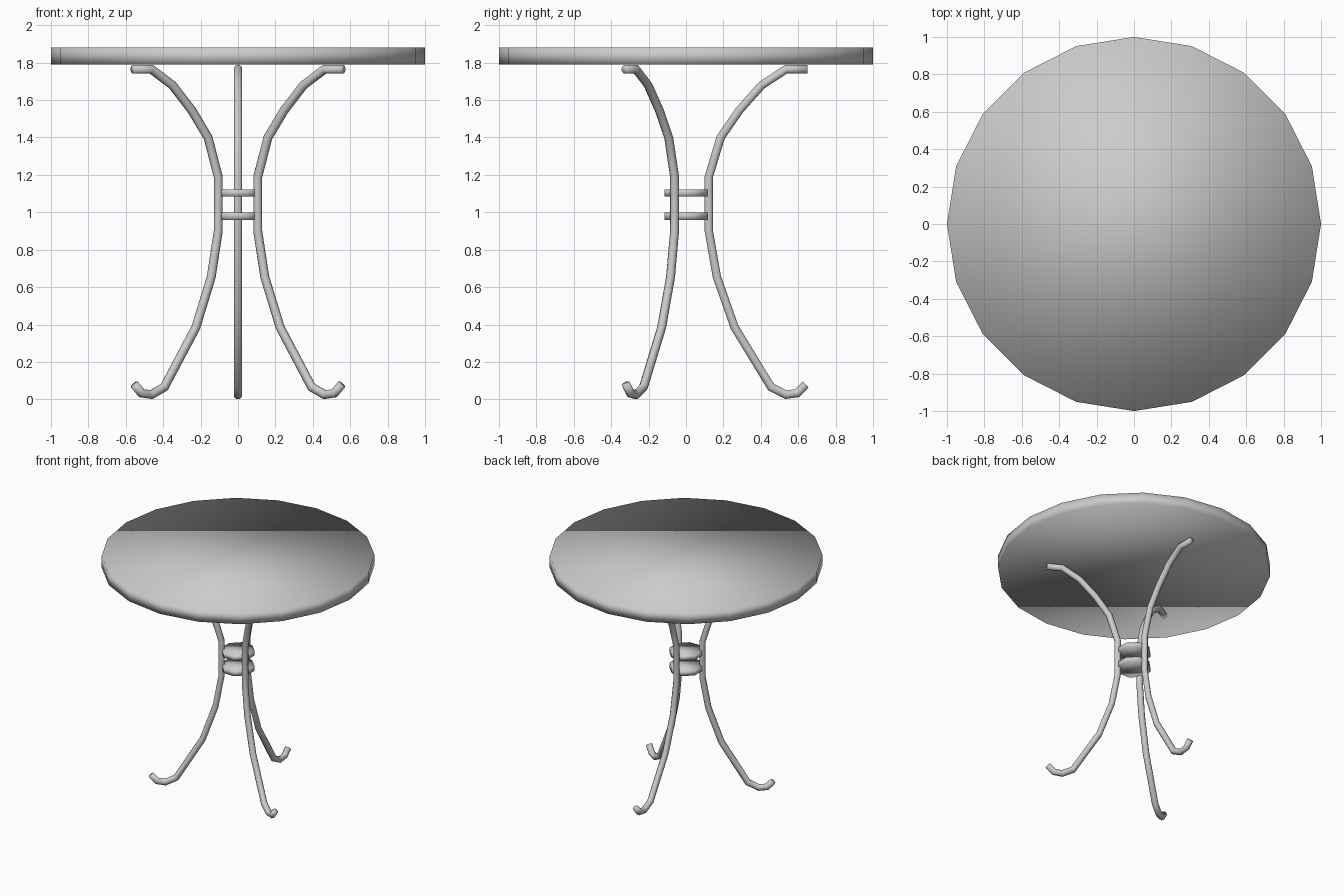
import bpy, bmesh, math
from mathutils import Vector, Matrix

if "Cube" in bpy.data.objects:
    bpy.data.objects.remove(bpy.data.objects["Cube"])

metal = bpy.data.materials.new("grey_metal")
metal.diffuse_color = (0.6, 0.6, 0.6, 1)
metal.use_nodes = True
metal.node_tree.nodes["Principled BSDF"].inputs["Base Color"].default_value = metal.diffuse_color


def add_object(name, bm):
    bmesh.ops.recalc_face_normals(bm, faces=bm.faces)
    for f in bm.faces:
        f.smooth = True
    mesh = bpy.data.meshes.new(name)
    bm.to_mesh(mesh)
    bm.free()
    mesh.materials.append(metal)
    obj = bpy.data.objects.new(name, mesh)
    bpy.context.collection.objects.link(obj)
    return obj


def disc(name, radius, z0, z1, sides, turn=0.0):
    bm = bmesh.new()
    place = Matrix.Translation((0, 0, (z0 + z1) / 2)) @ Matrix.Rotation(turn, 4, 'Z')
    bmesh.ops.create_cone(bm, cap_ends=True, segments=sides, radius1=radius,
                          radius2=radius, depth=z1 - z0, matrix=place)
    return add_object(name, bm)


def leg(name, path, radius, sides, angle):
    """Sweep a round section along a path of (distance from axis, height)."""
    bm = bmesh.new()
    out = Vector((math.cos(angle), math.sin(angle), 0))
    side = Vector((-math.sin(angle), math.cos(angle), 0))
    up = Vector((0, 0, 1))
    pts = [out * r + up * z for r, z in path]
    rings = []
    for i, p in enumerate(pts):
        d_in = (p - pts[i - 1]).normalized() if i else (pts[1] - p).normalized()
        d_out = (pts[i + 1] - p).normalized() if i < len(pts) - 1 else d_in
        tangent = (d_in + d_out).normalized()
        mitre = radius / max(tangent.dot(d_in), 0.5)
        normal = tangent.cross(side)
        ring = []
        for k in range(sides):
            a = math.tau * (k + 0.5) / sides
            ring.append(bm.verts.new(p + side * radius * math.cos(a) + normal * mitre * math.sin(a)))
        rings.append(ring)
    for a, b in zip(rings, rings[1:]):
        for k in range(sides):
            n = (k + 1) % sides
            bm.faces.new((a[k], a[n], b[n], b[k]))
    bm.faces.new(rings[0])
    bm.faces.new(rings[-1])
    return add_object(name, bm)


# Round table top
disc("table_top", 1.0, 1.79, 1.88, 20)

# Three curved legs with upturned feet and flat upper ends
leg_path = [(0.65, 1.765), (0.535, 1.765), (0.405, 1.68), (0.285, 1.545),
            (0.185, 1.4), (0.122, 1.19), (0.122, 0.9), (0.165, 0.655),
            (0.26, 0.385), (0.455, 0.065), (0.535, 0.025), (0.595, 0.033),
            (0.64, 0.08)]
for i, name in enumerate(("leg_back", "leg_left", "leg_right")):
    leg(name, leg_path, 0.024, 8, math.radians(90 + 120 * i))

# Two collars tying the legs together
disc("collar_lower", 0.125, 0.96, 1.0, 8, math.pi / 8)
disc("collar_upper", 0.125, 1.085, 1.122, 8, math.pi / 8)
